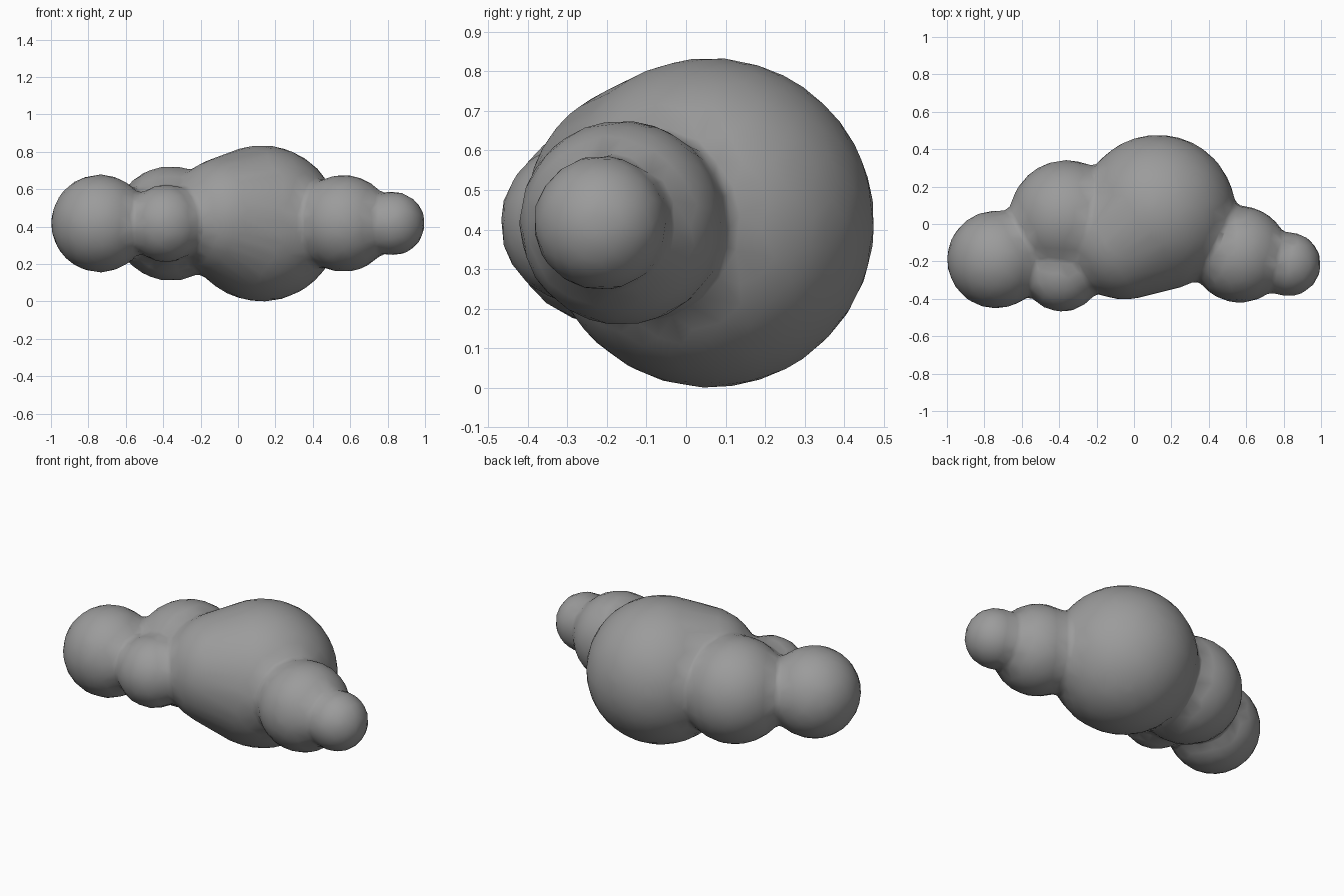
import bpy
import bmesh

if "Cube" in bpy.data.objects:
    bpy.data.objects.remove(bpy.data.objects["Cube"], do_unlink=True)

# One plain grey for the whole cloud
grey = bpy.data.materials.new("cloud_grey")
grey.use_nodes = True
colour = (0.33, 0.33, 0.33, 1)
grey.diffuse_color = colour
bsdf = next(n for n in grey.node_tree.nodes if n.type == 'BSDF_PRINCIPLED')
bsdf.inputs["Base Color"].default_value = colour
bsdf.inputs["Roughness"].default_value = 0.8

MID = 0.417  # most puffs are centred at this height


def puff(name, x, y, radius, z=MID):
    bpy.ops.mesh.primitive_ico_sphere_add(
        subdivisions=4, radius=radius, location=(x, y, z))
    ob = bpy.context.object
    ob.name = name
    ob.data.materials.append(grey)
    return ob


def apply(ob, kind, **settings):
    mod = ob.modifiers.new(kind.lower(), kind)
    for key, value in settings.items():
        setattr(mod, key, value)
    bpy.context.view_layer.objects.active = ob
    bpy.ops.object.modifier_apply(modifier=mod.name)


# Main puff, stretched over its front bulge by a convex skin
cloud = puff("cloud", 0.127, 0.06, 0.418)
bulge = puff("front_puff", -0.05, -0.08, 0.325, 0.45)
apply(cloud, 'BOOLEAN', operation='UNION', solver='EXACT', object=bulge)
bpy.data.objects.remove(bulge, do_unlink=True)
bm = bmesh.new()
bm.from_mesh(cloud.data)
hull = bmesh.ops.convex_hull(bm, input=bm.verts)
inside = set(hull["geom_interior"]) | set(hull["geom_unused"])
bmesh.ops.delete(bm, geom=[v for v in inside if isinstance(v, bmesh.types.BMVert)],
                 context='VERTS')
bm.to_mesh(cloud.data)
bm.free()

# The other puffs, merged into the main one
puffs = [
    puff("back_right_puff", -0.36, 0.035, 0.307),
    puff("small_front_puff", -0.385, -0.262, 0.208),
    puff("right_end_puff", -0.738, -0.19, 0.262),
    puff("left_puff", 0.565, -0.162, 0.26),
    puff("left_end_puff", 0.828, -0.215, 0.172),
]
for ob in puffs:
    apply(cloud, 'BOOLEAN', operation='UNION', solver='EXACT', object=ob)
    bpy.data.objects.remove(ob, do_unlink=True)

# Soften the creases, then reduce to broad smooth-shaded faces
apply(cloud, 'REMESH', mode='VOXEL', voxel_size=0.02)
apply(cloud, 'SMOOTH', factor=0.5, iterations=10)
apply(cloud, 'DECIMATE', ratio=0.08)
cloud.data.polygons.foreach_set("material_index", [0] * len(cloud.data.polygons))
cloud.data.shade_smooth()
